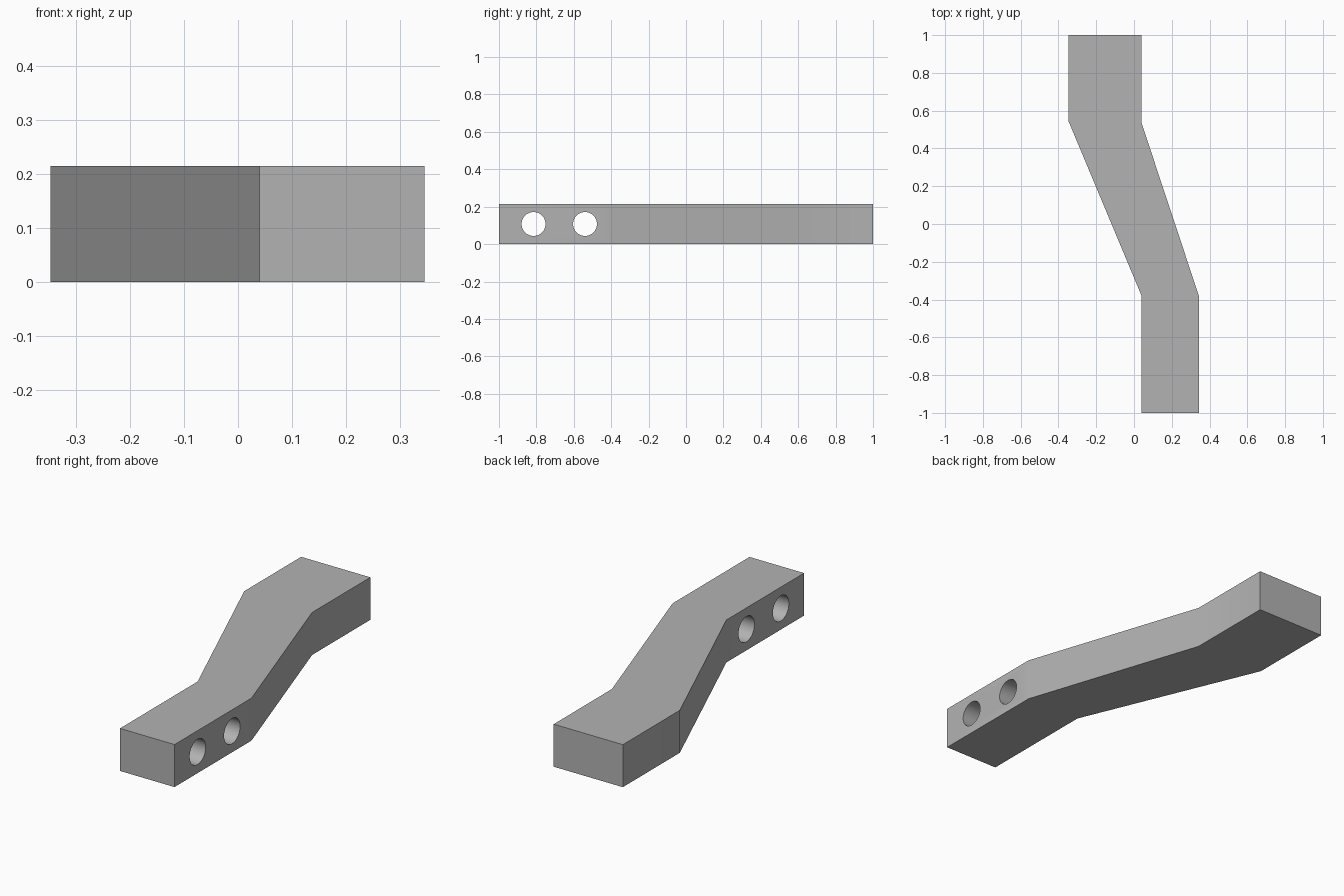
import bpy
import bmesh
import math

if "Cube" in bpy.data.objects:
    bpy.data.objects.remove(bpy.data.objects["Cube"], do_unlink=True)

HEIGHT = 0.215
OUTLINE = [(0.04, -1), (0.345, -1), (0.345, -0.385), (0.04, 0.535),
           (0.04, 1), (-0.347, 1), (-0.347, 0.545), (0.04, -0.38)]
HOLES_Y = (-0.815, -0.54)
HOLE_RADIUS = 0.064

# Plain grey material
grey = bpy.data.materials.new("plain_grey")
grey.use_nodes = True
colour = (0.45, 0.45, 0.45, 1)
grey.diffuse_color = colour
grey.node_tree.nodes["Principled BSDF"].inputs["Base Color"].default_value = colour

# Cranked bar: outline extruded upwards
mesh = bpy.data.meshes.new("cranked_bar")
bm = bmesh.new()
base = bm.faces.new([bm.verts.new((x, y, 0)) for x, y in OUTLINE])
top = bmesh.ops.extrude_face_region(bm, geom=[base])["geom"]
bmesh.ops.translate(bm, vec=(0, 0, HEIGHT),
                    verts=[v for v in top if isinstance(v, bmesh.types.BMVert)])
bmesh.ops.recalc_face_normals(bm, faces=bm.faces)
bm.to_mesh(mesh)
bm.free()
mesh.materials.append(grey)
bar = bpy.data.objects.new("cranked_bar", mesh)
bpy.context.collection.objects.link(bar)

# Two round holes drilled sideways through the narrow end
cutters = []
for y in HOLES_Y:
    bpy.ops.mesh.primitive_cylinder_add(
        vertices=48, radius=HOLE_RADIUS, depth=0.6,
        location=(0.19, y, HEIGHT / 2), rotation=(0, math.pi / 2, 0))
    cutter = bpy.context.object
    cutter.name = "hole_cutter"
    cutter.hide_render = True
    cutter.data.materials.append(grey)
    drill = bar.modifiers.new("drill_hole", 'BOOLEAN')
    drill.operation = 'DIFFERENCE'
    drill.solver = 'EXACT'
    drill.object = cutter
    cutters.append(cutter)

# Apply the holes, then remove the cutters
bpy.context.view_layer.update()
graph = bpy.context.evaluated_depsgraph_get()
drilled = bpy.data.meshes.new_from_object(bar.evaluated_get(graph))
bar.modifiers.clear()
bar.data = drilled
for cutter in cutters:
    bpy.data.objects.remove(cutter, do_unlink=True)

# Smooth hole walls and shallow bends, crisp edges elsewhere
bpy.ops.object.select_all(action='DESELECT')
bar.select_set(True)
bpy.context.view_layer.objects.active = bar
bpy.ops.object.shade_smooth_by_angle(angle=math.radians(30))
